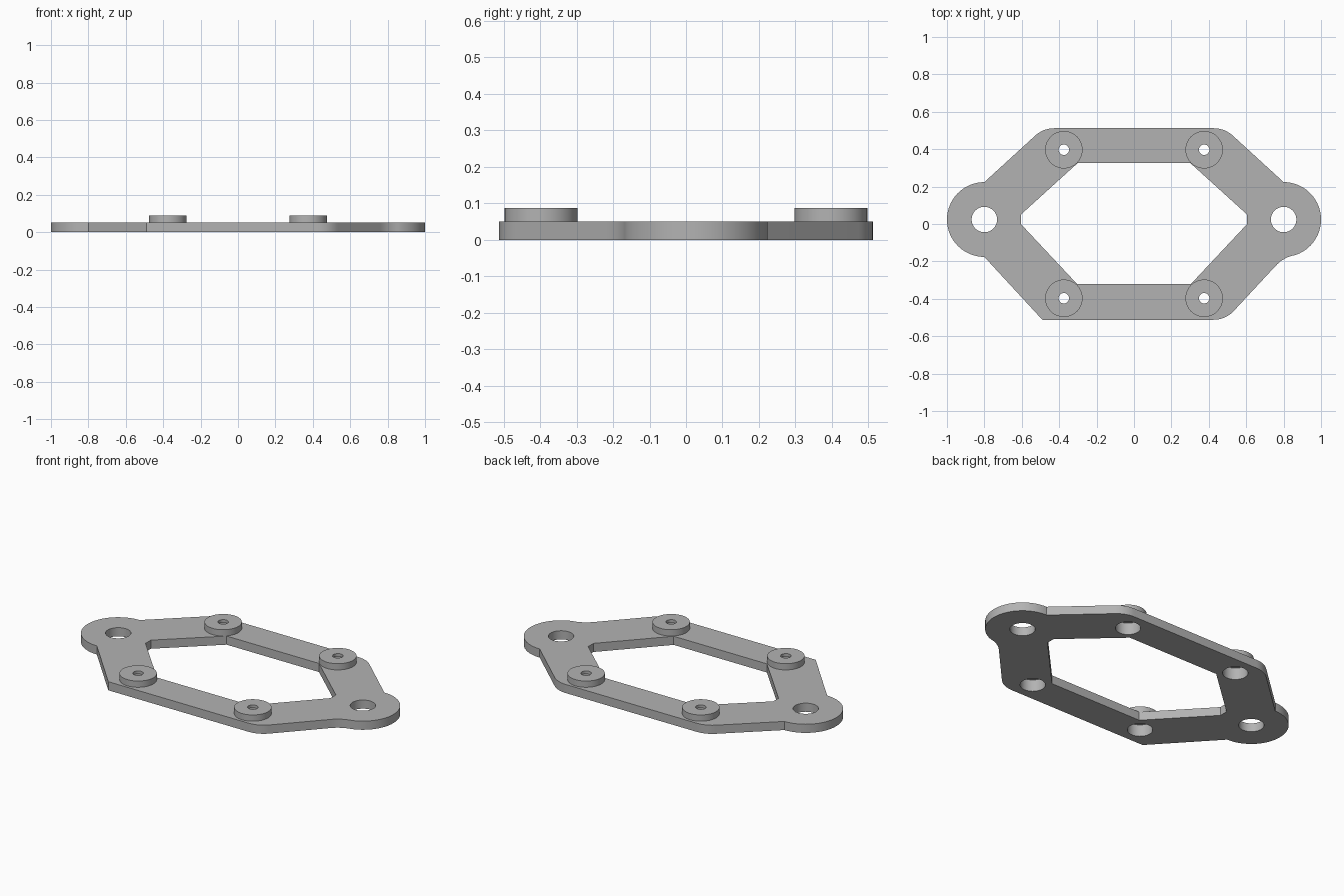
import bpy, bmesh, math
from mathutils import Vector

PLATE_H, BOSS_H, BORE_TOP = 0.051, 0.088, 0.07
BORE_R, SCREW_R, BOSS_R = 0.068, 0.028, 0.1
END_X, END_Y, END_R = 0.8, 0.024, 0.2
BOSS_X, BOSS_Y = 0.375, 0.397

cube = bpy.data.objects.get("Cube")
if cube:
    bpy.data.objects.remove(cube, do_unlink=True)

grey = bpy.data.materials.new("plain grey")
grey.use_nodes = True
grey.diffuse_color = (0.45, 0.45, 0.45, 1)
grey.node_tree.nodes["Principled BSDF"].inputs["Base Color"].default_value = grey.diffuse_color


def arc(cx, cy, r, start, end, steps):
    """Points on an arc, angles in degrees, both ends included."""
    angles = [math.radians(start + (end - start) * i / steps) for i in range(steps + 1)]
    return [(cx + r * math.cos(a), cy + r * math.sin(a)) for a in angles]


def circle(cx, cy, r, steps=48):
    return arc(cx, cy, r, 0, 360, steps)[:-1]


def rounded(before, corner, after, length, steps=10):
    """Curve that replaces a corner, starting the given length away from it."""
    b, c, a = Vector(before), Vector(corner), Vector(after)
    p, q = c + (b - c).normalized() * length, c + (a - c).normalized() * length
    ts = [i / steps for i in range(steps + 1)]
    return [tuple(p * (1 - t) ** 2 + c * 2 * t * (1 - t) + q * t * t) for t in ts]


def finish(bm, name, location=(0, 0, 0)):
    bmesh.ops.recalc_face_normals(bm, faces=bm.faces)
    mesh = bpy.data.meshes.new(name)
    bm.to_mesh(mesh)
    bm.free()
    mesh.materials.append(grey)
    obj = bpy.data.objects.new(name, mesh)
    obj.location = location
    bpy.context.collection.objects.link(obj)
    bpy.ops.object.select_all(action="DESELECT")
    obj.select_set(True)
    bpy.context.view_layer.objects.active = obj
    bpy.ops.object.shade_smooth_by_angle(angle=math.radians(30))
    return obj


# Outer outline: two round ends, three rounded corners and one sharp corner
ear_top, ear_low = END_Y + END_R, END_Y - END_R
tl, tr = (-0.485, 0.512), (0.485, 0.512)
bl, br = (-0.49, -0.512), (0.49, -0.512)
outline = arc(-END_X, END_Y, END_R, 90, 270, 32)
outline.append(bl)
outline += rounded(bl, br, (END_X, ear_low), 0.066)
outline += rounded(br, (END_X, ear_low - 0.002), (0.857, -0.167), 0.06)
outline += arc(END_X, END_Y, END_R, -70, 90, 30)
outline += rounded((END_X, ear_top), tr, tl, 0.06)
outline += rounded(tr, tl, (-END_X, ear_top), 0.06)

# Central opening
right_side = [(0.305, -0.32), (0.605, 0), (0.605, 0.05), (0.302, 0.325)]
opening = right_side + [(-x, y) for x, y in reversed(right_side)]

# Bores at both ends and under each boss
bosses = {"front_right": (-1, -1), "front_left": (1, -1),
          "back_right": (-1, 1), "back_left": (1, 1)}
bores = [circle(s * END_X, END_Y, BORE_R) for s in (-1, 1)]
bores += [circle(sx * BOSS_X, sy * BOSS_Y, BORE_R) for sx, sy in bosses.values()]

# Plate
bm = bmesh.new()
for loop in [outline, opening] + bores:
    verts = [bm.verts.new((x, y, 0)) for x, y in loop]
    for i, v in enumerate(verts):
        bm.edges.new((verts[i - 1], v))
bmesh.ops.triangle_fill(bm, edges=bm.edges[:], use_beauty=True, normal=(0, 0, 1))
top = bmesh.ops.extrude_face_region(bm, geom=bm.faces[:], use_keep_orig=True)
bmesh.ops.translate(bm, vec=(0, 0, PLATE_H),
                    verts=[g for g in top["geom"] if isinstance(g, bmesh.types.BMVert)])
finish(bm, "frame_plate")

# Bosses: a lathed cap with a screw hole above the wide bore
profile = [(BORE_R, PLATE_H), (BORE_R, BORE_TOP), (SCREW_R, BORE_TOP),
           (SCREW_R, BOSS_H), (BOSS_R, BOSS_H), (BOSS_R, PLATE_H)]
for name, (sx, sy) in bosses.items():
    bm = bmesh.new()
    rings = [[bm.verts.new((x, y, z)) for x, y in circle(0, 0, r)] for r, z in profile]
    for a, b in zip(rings, rings[1:]):
        for i in range(len(a)):
            bm.faces.new((a[i - 1], a[i], b[i], b[i - 1]))
    finish(bm, name + "_boss", (sx * BOSS_X, sy * BOSS_Y, 0))
